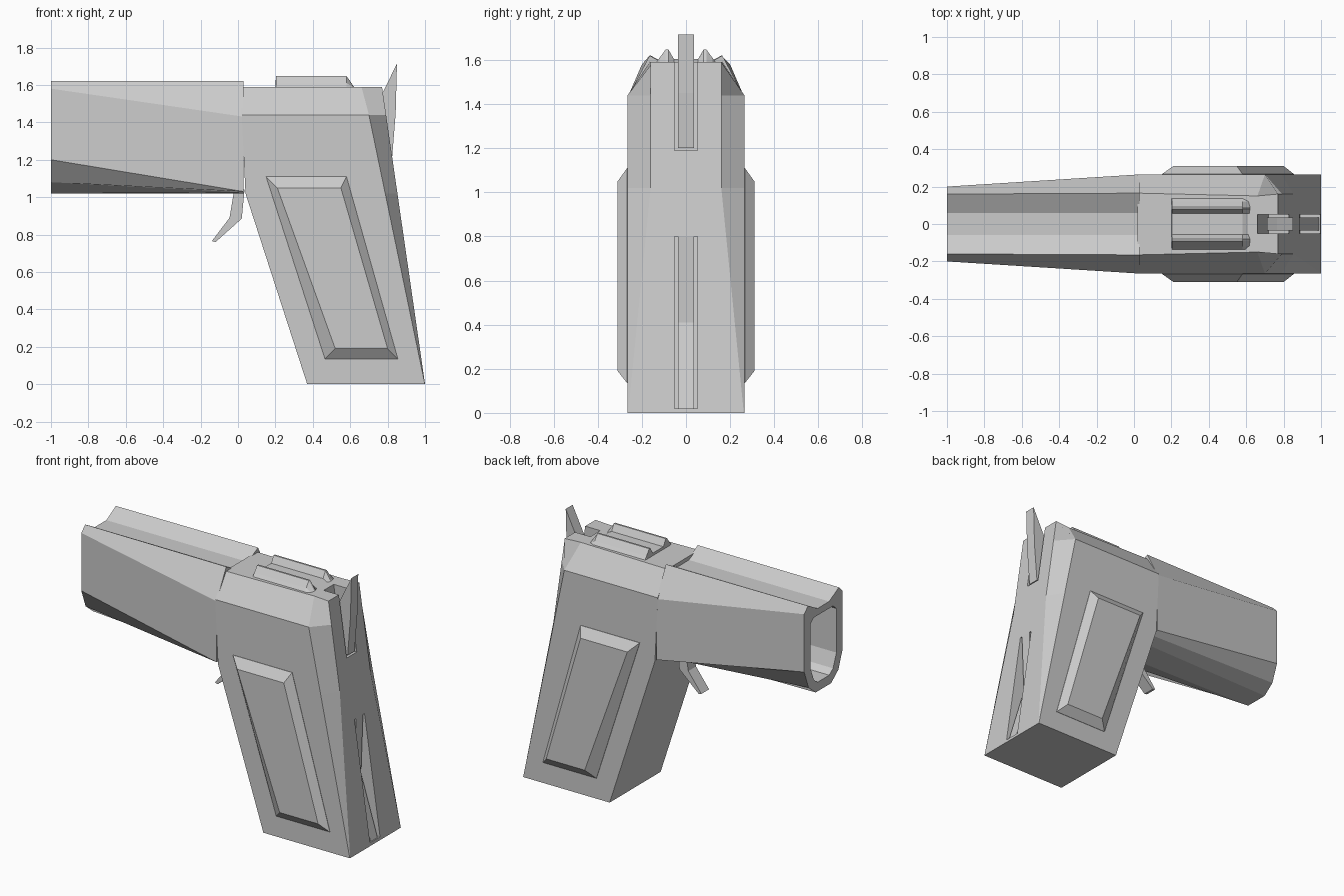
import bpy, bmesh

if "Cube" in bpy.data.objects:
    bpy.data.objects.remove(bpy.data.objects["Cube"])


def loft(name, rings):
    """Skin equal-length closed rings and cap both ends."""
    bm = bmesh.new()
    rows = [[bm.verts.new(p) for p in r] for r in rings]
    n = len(rows[0])
    for a, b in zip(rows, rows[1:]):
        for i in range(n):
            j = (i + 1) % n
            bm.faces.new((a[i], a[j], b[j], b[i]))
    bm.faces.new(rows[0])
    bm.faces.new(rows[-1])
    bmesh.ops.recalc_face_normals(bm, faces=bm.faces)
    me = bpy.data.meshes.new(name)
    bm.to_mesh(me)
    bm.free()
    ob = bpy.data.objects.new(name, me)
    bpy.context.collection.objects.link(ob)
    return ob


def mirrored(half):
    """Close a half outline of (a, y) points across y = 0."""
    return half + [(a, -y) for a, y in reversed(half)]


def side_plate(name, profile, w):
    """Extrude an (x, z) profile to half width w in y."""
    return loft(name, [[(x, y, z) for x, z in profile] for y in (-w, w)])


def cut(ob, cutter):
    m = ob.modifiers.new("cut", 'BOOLEAN')
    m.operation = 'DIFFERENCE'
    m.solver = 'EXACT'
    m.object = cutter
    cutter.hide_render = True
    cutter.hide_viewport = True


def back(z):
    """x of the sloping back face."""
    return 1 - 0.1447 * z


# Grip and receiver, lofted upward
levels = [  # z, front x, front y, side edge x, side edge y, back x
    (0.0, 0.37, 0.265, 0.999, 0.265, 1.0),
    (1.02, 0.04, 0.265, 0.787, 0.265, back(1.02)),
    (1.44, 0.02, 0.265, 0.70, 0.265, back(1.44)),
    (1.59, 0.02, 0.165, 0.66, 0.15, 0.77)]
rings = []
for z, xf, yf, xs, ys, xb in levels:
    half = [(xf, yf), (xs, ys), (xb, 0.16 if z > 0 else 0.262)]
    rings.append([(x, y, z) for x, y in mirrored(half)])
body = loft("receiver_and_grip", rings)

# Slots down the back
for name, z0, z1 in (("lower_slot_cutter", 0.02, 0.80), ("upper_slot_cutter", 1.19, 1.75)):
    cut(body, side_plate(name, [(back(z0) - 0.11, z0), (back(z0) + 0.1, z0),
                                (back(z1) + 0.1, z1), (back(z1) - 0.11, z1)], 0.052))

# Barrel, with a shallow groove along the top
muzzle = mirrored([(1.565, 0.06), (1.62, 0.16), (1.58, 0.2), (1.20, 0.2), (1.08, 0.155), (1.02, 0.08)])
breech = mirrored([(1.565, 0.06), (1.62, 0.165), (1.43, 0.265), (1.03, 0.265), (1.025, 0.2), (1.02, 0.1)])
barrel = loft("barrel", [[(x, y, z) for z, y in ring] for x, ring in ((-1.0, muzzle), (0.03, breech))])

# Muzzle opening
bore = mirrored([(1.52, 0.10), (1.49, 0.135), (1.20, 0.135), (1.11, 0.10), (1.08, 0.06)])
cut(barrel, loft("bore_cutter", [[(x, y, z) for z, y in bore] for x in (-1.1, -0.1)]))

# Twin-ridged rail on top of the receiver, sloping down at the rear
rail = [(1.56, 0.16), (1.61, 0.12), (1.648, 0.092), (1.648, 0.08), (1.605, 0.055)]
flat = [(1.56, 0.16), (1.585, 0.12), (1.59, 0.092), (1.59, 0.08), (1.585, 0.055)]
loft("top_rail", [[(x, y, z) for z, y in mirrored(h)]
                  for x, h in ((0.04, flat), (0.2, flat), (0.203, rail), (0.58, rail), (0.62, flat))])

# Raised grip panels with bevelled borders
outer = [(0.15, 1.11), (0.58, 1.11), (0.855, 0.135), (0.465, 0.135)]
inner = [(0.21, 1.05), (0.55, 1.05), (0.80, 0.19), (0.52, 0.19)]
for s, side in ((-1, "front"), (1, "rear")):
    loft(side + "_grip_panel", [[(x, s * y, z) for x, z in ring]
                                for y, ring in ((0.25, outer), (0.267, outer), (0.31, inner))])

# Trigger, hammer and the lever in the lower slot
side_plate("trigger", [(-0.02, 1.04), (0.035, 1.04), (0.02, 0.885), (-0.12, 0.76),
                       (-0.14, 0.765), (-0.045, 0.89)], 0.04)
side_plate("hammer", [(0.85, 1.715), (0.765, 1.54), (0.71, 1.40), (0.73, 1.2),
                      (0.823, 1.2), (0.843, 1.45)], 0.036)
side_plate("back_lever", [(back(0.8), 0.80), (0.87, 0.41), (0.99, 0.02),
                          (0.87, 0.02), (0.80, 0.41), (0.76, 0.80)], 0.036)
